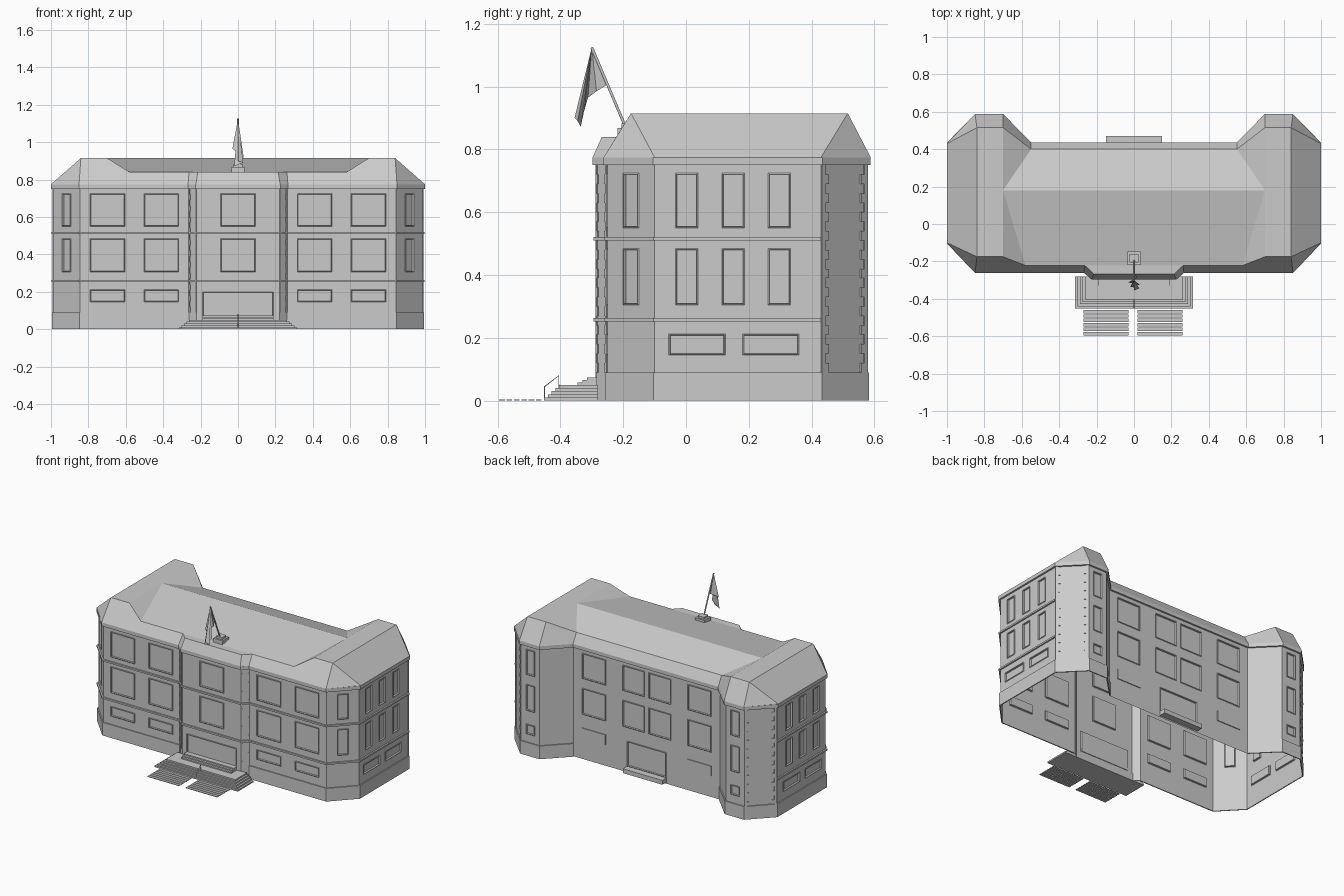
import bpy, bmesh
from mathutils import Vector

if "Cube" in bpy.data.objects:
    bpy.data.objects.remove(bpy.data.objects["Cube"], do_unlink=True)

stone = bpy.data.materials.new("light_grey_stone")
stone.use_nodes = True
stone.diffuse_color = (0.6, 0.6, 0.6, 1)
stone.node_tree.nodes["Principled BSDF"].inputs["Base Color"].default_value = stone.diffuse_color


def finish(name, bm, fix_normals=True):
    if fix_normals:
        bmesh.ops.recalc_face_normals(bm, faces=bm.faces[:])
    mesh = bpy.data.meshes.new(name)
    bm.to_mesh(mesh)
    bm.free()
    mesh.materials.append(stone)
    obj = bpy.data.objects.new(name, mesh)
    bpy.context.collection.objects.link(obj)
    return obj


def face(bm, points):
    return bm.faces.new([bm.verts.new(p) for p in points])


def box(bm, low, high):
    made = bmesh.ops.create_cube(bm, size=1)["verts"]
    for v in made:
        v.co = [a if c < 0 else b for a, b, c in zip(low, high, v.co)]


def mirrored(p):
    return (-p[0],) + tuple(p[1:])


def both_sides(half):
    return half + [mirrored(p) for p in reversed(half)]


def offset(path, d, closed):
    """Push a counter-clockwise path outwards with mitred corners."""
    result = []
    n = len(path)
    for i, p in enumerate(path):
        p = Vector(p)
        normals = []
        for a, b in ((i - 1, i), (i, i + 1)):
            if closed or (a >= 0 and b < n):
                e = (Vector(path[b % n]) - Vector(path[a % n])).normalized()
                normals.append(Vector((e.y, -e.x)))
        m = sum(normals, Vector((0, 0))).normalized()
        result.append(p + m * d / m.dot(normals[0]))
    return result


def band(bm, path, d, z0, z1, closed=False):
    """Projecting moulding that follows a wall path."""
    outer = offset(path, d, closed)
    n = len(path)
    for i in range(n if closed else n - 1):
        j = (i + 1) % n
        ring = [[(*q, z) for q, z in ((path[k], z0), (outer[k], z0), (outer[k], z1), (path[k], z1))]
                for k in (i, j)]
        for k in range(3):
            face(bm, [ring[0][k], ring[1][k], ring[1][k + 1], ring[0][k + 1]])
        for k, r in ((0, ring[0]), (n - 1, ring[1])):
            if not closed and (i, j)[r is ring[1]] == k:
                face(bm, r)
    bmesh.ops.remove_doubles(bm, verts=bm.verts[:], dist=1e-5)


# Walls: one open shell with framed, recessed windows
half_plan = [(.222, -.285), (.262, -.25), (.845, -.25), (.988, -.1),
             (.988, .43), (.845, .576), (.705, .576), (.555, .425)]
plan = both_sides(half_plan)
EAVES = .775
BASE, LOWER, UPPER = (.145, .213), (.305, .485), (.55, .725)


def storeys(base, upper):
    return [(BASE, base), (LOWER, upper), (UPPER, upper)]


pair = [(-.144, .185), (.144, .185)]
single = [(0, .07)]
back = [(-.4, .18), (-.1, .17), (.1, .17), (.4, .18)]
layouts = {
    -1: [((.05, .2), [(0, .38)]), (LOWER, [(0, .185)]), (UPPER, [(0, .185)])],
    1: storeys(pair, pair),
    2: storeys([], single),
    3: storeys([(-.13, .18), (.105, .18)], [(-.163, .072), (-.015, .072), (.132, .072)]),
    5: storeys(single, single),
    7: [((.04, .213), [(0, .3)])] + storeys([], back)[1:],
}

bm = bmesh.new()
windows = []
for i, p in enumerate(plan):
    a, b = Vector(p), Vector(plan[(i + 1) % len(plan)])
    mid, along, reach = (a + b) / 2, (b - a).normalized(), (b - a).length / 2
    kind, flip = (i, 1) if i < 8 else (14 - i, -1)

    def strip(u0, u1, z0, z1):
        s, e = mid + along * u0, mid + along * u1
        return face(bm, [(*s, z0), (*e, z0), (*e, z1), (*s, z1)])

    top = 0
    for (z0, z1), openings in layouts.get(kind, []):
        strip(-reach, reach, top, z0)
        edge = -reach
        for c, w in sorted((c * flip, w) for c, w in openings):
            strip(edge, c - w / 2, z0, z1)
            windows.append(strip(c - w / 2, c + w / 2, z0, z1))
            edge = c + w / 2
        strip(edge, reach, z0, z1)
        top = z1
    strip(-reach, reach, top, EAVES)
bm.normal_update()
bmesh.ops.inset_individual(bm, faces=windows, thickness=.006, depth=.003)
bm.normal_update()
bmesh.ops.inset_individual(bm, faces=windows, thickness=.001, depth=-.012)
finish("walls", bm, False)

# Small basement windows either side of the back door
bm = bmesh.new()
for s in (-1, 1):
    box(bm, (s * .4 - .09, .42, BASE[0]), (s * .4 + .09, .431, BASE[1]))
finish("back_basement_windows", bm)

# Cornice, string courses and plinth
bm = bmesh.new()
band(bm, plan, .012, .75, EAVES, True)
finish("cornice", bm)
bm = bmesh.new()
front_path = [mirrored(p) for p in reversed(half_plan[:5])] + half_plan[:5]
for z in (.252, .51):
    band(bm, front_path, .01, z, z + .011)
finish("string_courses", bm)
bm = bmesh.new()
band(bm, half_plan[1:], .007, 0, .09)
band(bm, [mirrored(p) for p in reversed(half_plan[1:])], .007, 0, .09)
finish("plinth", bm)

# Corner blocks on the bay corners and the rear splayed corners
bm = bmesh.new()
for i in (0, 4, 10, 14):
    a, b = Vector(plan[i]), Vector(plan[i + 1])
    along = (b - a).normalized()
    out = Vector((along.y, -along.x)) * .005
    small = .35 if i in (0, 14) else 1
    for k in range(22):
        z = .09 + k * .03
        w = (.016 if k % 2 else .03) * small
        for corner, step in ((a, along * w), (b, -along * w)):
            loop = [corner, corner + step, corner + step + out, corner + out]
            low = [(*q, z) for q in loop]
            high = [(*q, z + .03) for q in loop]
            face(bm, low), face(bm, high)
            for m in range(4):
                n = (m + 1) % 4
                face(bm, [low[m], low[n], high[n], high[m]])
bmesh.ops.remove_doubles(bm, verts=bm.verts[:], dist=1e-5)
finish("corner_blocks", bm)

# Roof: steep skirt, two flat-topped wings and a low central ridge
GUTTER, CREST = .84, .915
skirt = [((.225, -.297), (.215, -.268, GUTTER)), ((.267, -.262), (.262, -.222, GUTTER)),
         ((.58, -.262), (.58, -.222, GUTTER)), ((.7, -.262), (.7, -.175, CREST)),
         ((.85, -.262), (.84, -.175, CREST)), ((1, -.1), (.84, -.175, CREST)),
         ((1, .43), (.84, .515, CREST)), ((.85, .588), (.84, .515, CREST)),
         ((.7, .588), (.7, .515, CREST)), ((.55, .437), (.55, .4, GUTTER))]
low = both_sides([(*p, EAVES) for p, q in skirt])
high = both_sides([q for p, q in skirt])
bm = bmesh.new()
for i in range(len(low)):
    j = (i + 1) % len(low)
    face(bm, [low[i], low[j], high[j], high[i]])
u = [q for p, q in skirt]
ridge = (.7, .18, CREST)
face(bm, both_sides([u[0], u[1]]))
face(bm, both_sides([u[1], u[2], ridge]))
face(bm, both_sides([u[9], ridge]))
for side in (tuple, mirrored):
    for patch in ([u[2], u[3], ridge], [u[8], u[9], ridge], [u[3], u[4], u[7], u[8], ridge]):
        face(bm, [side(p) for p in patch])
bmesh.ops.remove_doubles(bm, verts=bm.verts[:], dist=1e-5)
finish("roof", bm)

# Entrance steps, landing and back door step
bm = bmesh.new()
for k in range(5):
    w, y = .315 - k * .013, -.452 + k * .012
    box(bm, (-w, y, k * .01), (w, -.28, k * .01 + .01))
for k in range(3):
    box(bm, (-.19, -.345 + k * .015, .05 + k * .008), (.19, -.28, .058 + k * .008))
finish("entrance_steps", bm)
bm = bmesh.new()
box(bm, (-.15, .42, .01), (.15, .47, .04))
finish("back_door_step", bm)

# Slatted paving in front of the steps
bm = bmesh.new()
for x0, x1 in ((-.27, -.03), (.02, .26)):
    for k in range(6):
        y = -.595 + k * .0235
        box(bm, (x0, y, 0), (x1, y + .018, .004))
finish("paving_slats", bm)


def rod(name, points, radius):
    curve = bpy.data.curves.new(name, "CURVE")
    curve.dimensions = "3D"
    curve.bevel_depth, curve.bevel_resolution = radius, 1
    curve.use_fill_caps = True
    line = curve.splines.new("POLY")
    line.points.add(len(points) - 1)
    for q, p in zip(line.points, points):
        q.co = (*p, 1)
    curve.materials.append(stone)
    bpy.context.collection.objects.link(bpy.data.objects.new(name, curve))


# Handrail, flagpole and its stepped base
rod("handrail", [(0, -.45, .01), (0, -.45, .045), (0, -.405, .08), (0, -.405, .04)], .002)
tip = Vector((0, -.3, 1.125))
foot = Vector((0, -.19, .865))
rod("flagpole", [foot, tip], .005)
bm = bmesh.new()
for half, z0, z1 in ((.035, .83, .868), (.023, .868, .882)):
    box(bm, (-half, -.183 - half, z0), (half, -.183 + half, z1))
finish("flagpole_base", bm)

# Hanging folded flag
bm = bmesh.new()
hem = [(.0, -.355, .9), (.028, -.345, .89), (-.02, -.335, .872), (.03, -.325, .92),
       (-.03, -.312, .965), (.015, -.285, .985), (0, -.253, 1.005)]
for a, b in zip(hem, hem[1:]):
    face(bm, [tip, a, b])
bmesh.ops.remove_doubles(bm, verts=bm.verts[:], dist=1e-5)
finish("flag", bm)
